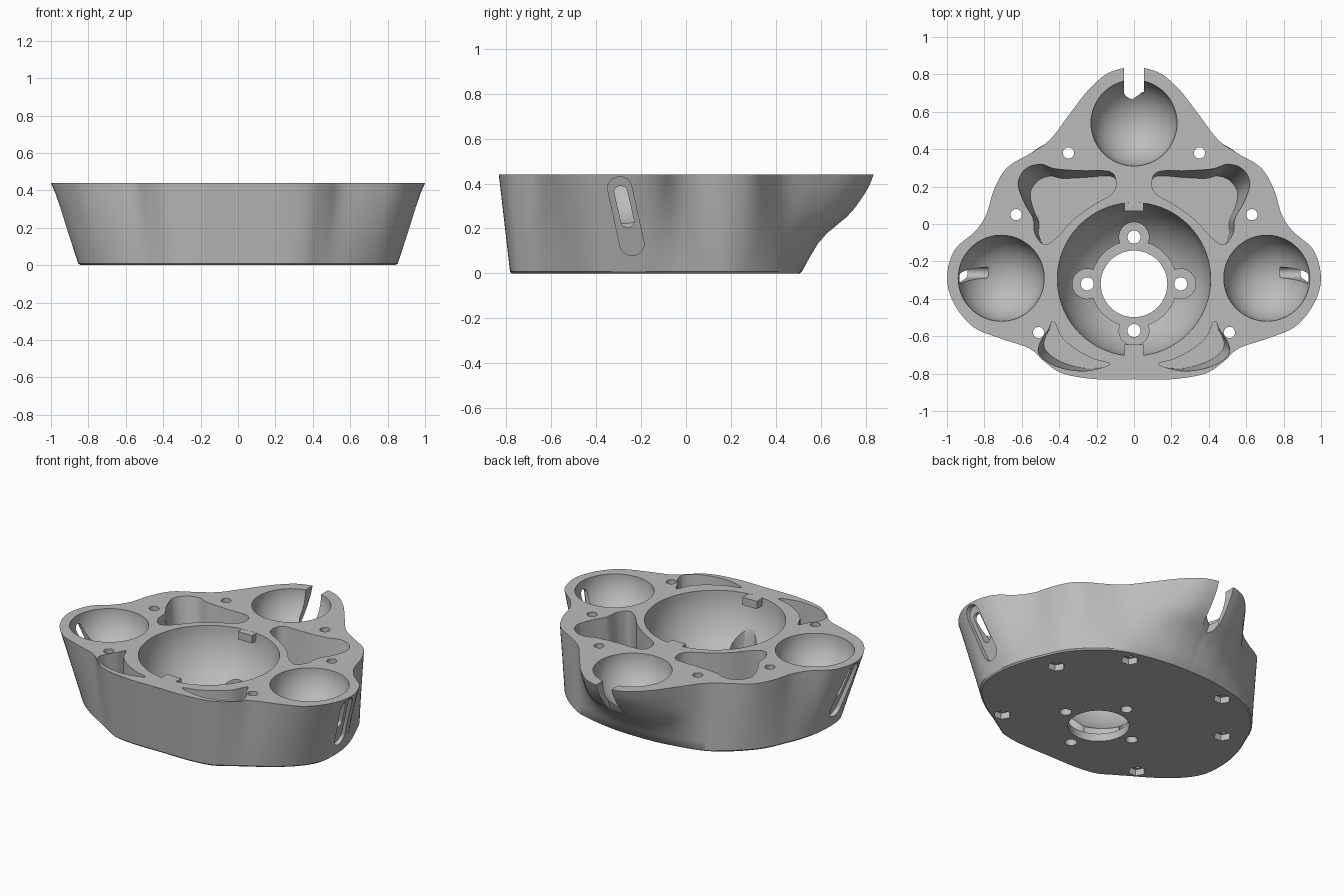
import bpy, bmesh, math
from mathutils import Vector

if "Cube" in bpy.data.objects:
    bpy.data.objects.remove(bpy.data.objects["Cube"])

H = 0.44            # overall height
FLOOR = 0.05        # lowest pocket level
BOWL_Y = -0.295     # centre of the large bowl
RING_Y = -0.32      # centre of the drain ring

grey = bpy.data.materials.new("warm_grey")
grey.use_nodes = True
grey.diffuse_color = (0.5, 0.5, 0.5, 1)
grey.node_tree.nodes["Principled BSDF"].inputs["Base Color"].default_value = (0.5, 0.5, 0.5, 1)


def add_object(name, bm):
    bmesh.ops.recalc_face_normals(bm, faces=bm.faces)
    mesh = bpy.data.meshes.new(name)
    bm.to_mesh(mesh)
    bm.free()
    mesh.materials.append(grey)
    obj = bpy.data.objects.new(name, mesh)
    bpy.context.scene.collection.objects.link(obj)
    return obj


def loft(name, rings):
    """Skin a stack of equal-length closed rings and cap both ends."""
    bm = bmesh.new()
    rows = [[bm.verts.new(p) for p in ring] for ring in rings]
    n = len(rows[0])
    for low, high in zip(rows, rows[1:]):
        for i in range(n):
            j = (i + 1) % n
            bm.faces.new((low[i], low[j], high[j], high[i]))
    bm.faces.new(rows[0])
    bm.faces.new(rows[-1])
    return add_object(name, bm)


def smooth_loop(points, steps):
    """Closed Catmull-Rom curve through the points."""
    pts = [Vector(p) for p in points]
    n = len(pts)
    out = []
    for i in range(n):
        a, b, c, d = (pts[(i + k) % n] for k in (-1, 0, 1, 2))
        for s in range(steps):
            t = s / steps
            out.append(b + (c - a) * t / 2 + (a - b * 2.5 + c * 2 - d / 2) * t * t
                       + (b * 3 - a - c * 3 + d) * t ** 3 / 2)
    return out


def mirrored(half):
    return half + [(-x, y) for x, y in reversed(half[1:-1])]


def column(name, x, y, r, z0, z1, sides=32):
    ring = [(x + r * math.cos(a), y + r * math.sin(a))
            for a in (2 * math.pi * i / sides for i in range(sides))]
    return loft(name, [[(px, py, z) for px, py in ring] for z in (z0, z1)])


def ball(name, x, y, r):
    bm = bmesh.new()
    bmesh.ops.create_uvsphere(bm, u_segments=72, v_segments=40, radius=r)
    bmesh.ops.translate(bm, verts=bm.verts, vec=(x, y, H + 0.001))
    return add_object(name, bm)


def box(name, x0, x1, y0, y1, z0, z1):
    ring = [(x0, y0), (x1, y0), (x1, y1), (x0, y1)]
    return loft(name, [[(x, y, z) for x, y in ring] for z in (z0, z1)])


def capsule(r, low, high, lean=0):
    """Upright rounded slot profile as (sideways, z) pairs."""
    out = []
    for k in range(32):
        a = math.pi * (k + 0.5) / 16
        top = a < math.pi
        out.append((r * math.cos(a) + (lean if top else 0),
                    r * math.sin(a) + (high if top else low)))
    return out


# Body: rim outline blended down to a rounder base outline
rim = [(0, -.83), (.2, -.83), (.38, -.8), (.48, -.735), (.56, -.665), (.72, -.61),
       (.86, -.55), (.96, -.43), (1, -.29), (.96, -.14), (.85, -.04), (.79, .05),
       (.75, .18), (.68, .3), (.55, .38), (.45, .45), (.35, .58), (.25, .71),
       (.15, .8), (.05, .835), (0, .835)]
base = [(0, -.78), (.2, -.78), (.34, -.76), (.43, -.71), (.51, -.66), (.64, -.58),
        (.76, -.48), (.83, -.38), (.85, -.28), (.845, -.15), (.815, -.02), (.77, .09),
        (.72, .2), (.65, .29), (.55, .38), (.45, .44), (.35, .47), (.25, .49),
        (.15, .505), (.05, .51), (0, .51)]
rim_loop = smooth_loop(mirrored(rim), 5)
base_loop = smooth_loop(mirrored(base), 5)
# height fraction paired with the spread of the bulging rear wall
levels = [(0, 0), (.02, .015), (.15, .11), (.3, .23), (.41, .36), (.5, .51),
          (.57, .63), (.65, .73), (.73, .81), (.82, .89), (.9, .95), (1, 1)]
rings = []
for t, bulge in levels:
    ring = []
    for p, q in zip(rim_loop, base_loop):
        w = min(1, max(0, (p.y - 0.38) / 0.35))
        flat = q.lerp(p, t + (bulge - t) * w)
        if t == 0:
            flat = flat * 0.99
        ring.append((flat.x, flat.y, t * H))
    rings.append(ring)
body = loft("tray_body", rings)

cutters = []
# Large bowl, drain hole and stepped ring with four screw lobes
cutters.append(ball("cut_main_bowl", 0, BOWL_Y, 0.41))
cutters.append(column("cut_ring", 0, RING_Y, 0.23, FLOOR, 0.3, 64))
cutters.append(column("cut_drain", 0, RING_Y, 0.178, -0.1, 0.3, 64))
for k in range(4):
    dx, dy = ((1, 0), (0, 1), (-1, 0), (0, -1))[k]
    x, y = dx * 0.25, RING_Y + dy * 0.25
    cutters.append(column("cut_lobe", x, y, 0.08, FLOOR, 0.42))
    cutters.append(column("cut_lobe_hole", x, y, 0.035, -0.1, 0.3, 24))

# Three small bowls
for x, y in ((0, .54), (.71, -.29), (-.71, -.29)):
    cutters.append(ball("cut_small_bowl", x, y, 0.23))

# Curved pockets and through bolts with hexagonal nut seats, on both sides
rear_pocket = [(.13, .28), (.28, .285), (.42, .295), (.5, .32), (.58, .295), (.62, .22),
               (.59, .12), (.54, .03), (.53, -.05), (.48, -.11), (.41, -.07),
               (.33, .02), (.22, .1), (.12, .16), (.095, .22)]
front_pocket = [(.43, -.52), (.46, -.57), (.5, -.63), (.51, -.69), (.46, -.74), (.37, -.775),
                (.25, -.785), (.13, -.75), (.22, -.72), (.32, -.665), (.39, -.6)]
bolts = [(.35, .38), (.63, .05), (.51, -.58)]
for side in (1, -1):
    for outline in (rear_pocket, front_pocket):
        loop = smooth_loop([(side * x, y) for x, y in outline], 5)
        centre = Vector((0, BOWL_Y))
        foot = []
        for p in loop:
            d = p - centre
            foot.append(p - d.normalized() * max(0, d.length - 0.5) * 0.28)
        over = [p + (p - q) * 0.1 for p, q in zip(loop, foot)]
        cutters.append(loft("cut_pocket", [[(p.x, p.y, FLOOR + 0.01) for p in foot],
                                           [(p.x, p.y, H + 0.04) for p in over]]))
    for x, y in bolts:
        cutters.append(column("cut_bolt", side * x, y, 0.03, -0.1, 0.6, 24))
        cutters.append(column("cut_nut", side * x, y, 0.052, -0.1, 0.04, 6))

    # Side slots: shallow recess following the wall, narrow slot into the bowl
    recess = capsule(0.055, 0.135, 0.375, -0.055)
    cutters.append(loft("cut_side_recess", [
        [(side * (0.82 + 0.15 * z / H), s - 0.24, z) for s, z in recess],
        [(side * 1.2, s - 0.24, z) for s, z in recess]]))
    slot = capsule(0.03, 0.235, 0.36, -0.03)
    cutters.append(loft("cut_side_slot", [
        [(side * x, s - 0.26, z) for s, z in slot] for x in (0.78, 1.2)]))

# Rear slot, open at the rim
recess = capsule(0.055, 0.255, 0.6)
cutters.append(loft("cut_rear_recess", [
    [(s, 0.8 - 0.25 * (H - z) - 1.6 * (H - z) ** 2 if z < H else 0.8, z) for s, z in recess],
    [(s, 1.2, z) for s, z in recess]]))
slot = capsule(0.03, 0.22, 0.6)
cutters.append(loft("cut_rear_slot", [[(s, y, z) for s, z in slot] for y in (0.69, 1.2)]))

# Apply all cuts
bpy.context.view_layer.objects.active = body
for cutter in cutters:
    mod = body.modifiers.new("cut", 'BOOLEAN')
    mod.operation = 'DIFFERENCE'
    mod.solver = 'EXACT'
    mod.object = cutter
    bpy.ops.object.modifier_apply(modifier=mod.name)
    bpy.data.objects.remove(cutter)

# Locating tabs on the bowl rim
box("rear_tab", -0.05, 0.05, 0.07, 0.125, H - 0.05, H - 0.0005)
box("front_tab", -0.05, 0.05, -0.715, -0.645, H - 0.05, H - 0.0005)

bpy.ops.object.select_all(action='DESELECT')
body.select_set(True)
bpy.ops.object.shade_smooth_by_angle(angle=math.radians(32))
